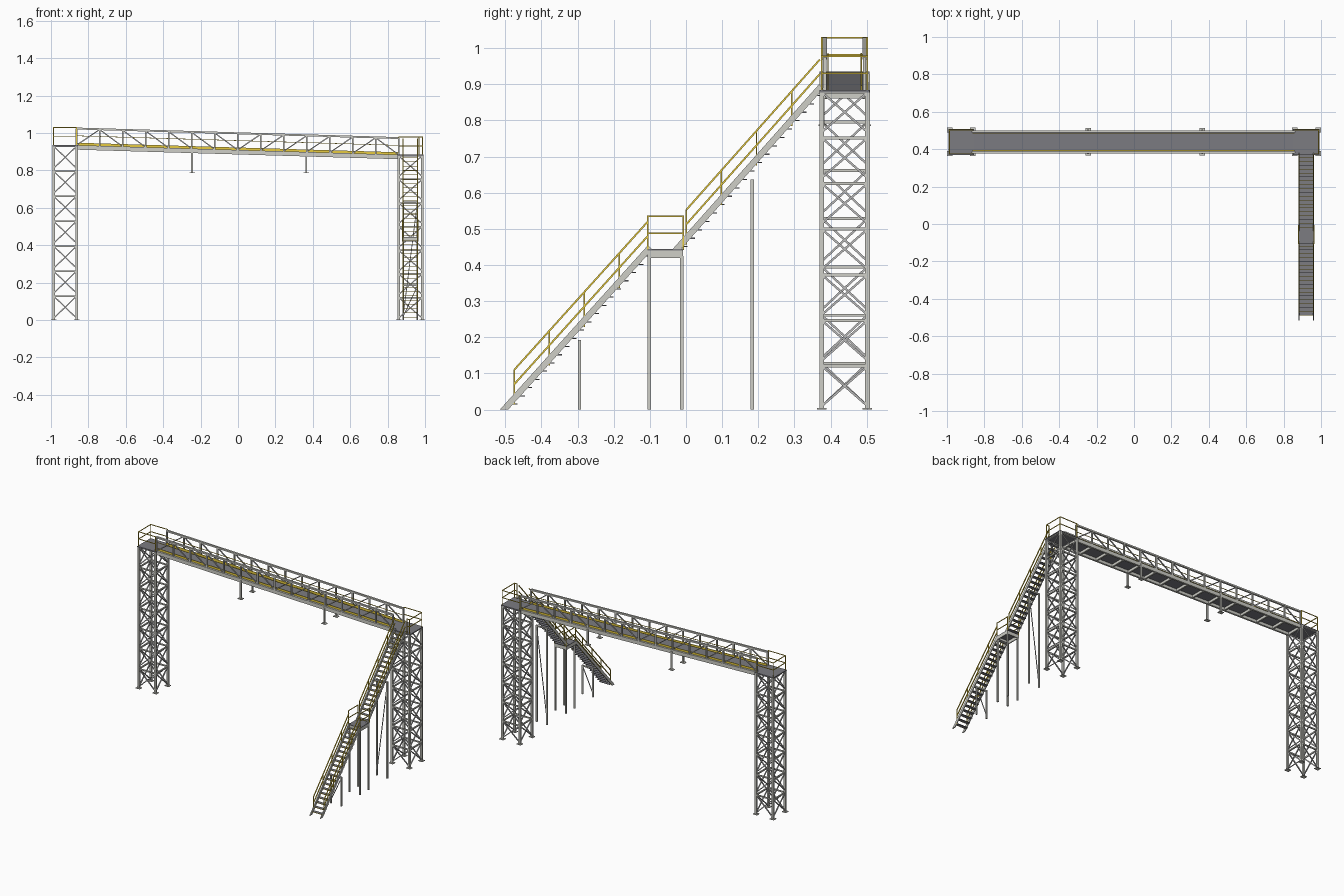
import bpy, bmesh
from mathutils import Vector, Matrix

if "Cube" in bpy.data.objects:
    bpy.data.objects.remove(bpy.data.objects["Cube"])

def material(name, c):
    m = bpy.data.materials.new(name)
    m.diffuse_color = (*c, 1)
    m.use_nodes = True
    m.node_tree.nodes["Principled BSDF"].inputs["Base Color"].default_value = m.diffuse_color
    return m

STEEL = material("steel", (0.62, 0.62, 0.57))
BRACE = material("brace_steel", (0.5, 0.5, 0.5))
DARK = material("dark_plate", (0.2, 0.2, 0.22))
YELLOW = material("safety_yellow", (0.8, 0.6, 0.05))

parts = {}

def bar(part, mat, a, b, w, h=None):
    """Box beam from a to b: w is the horizontal width, h the other thickness."""
    h = h or w
    a, b = Vector(a), Vector(b)
    d = b - a
    side = d.cross(Vector((0, 0, 1)))
    side = side.normalized() if side.length > 1e-6 else Vector((1, 0, 0))
    n = d.normalized()
    up = side.cross(n)
    m = Matrix((side * w, up * h, d)).transposed().to_4x4()
    m.translation = (a + b) / 2
    bm = parts.setdefault(part, (bmesh.new(), mat))[0]
    bmesh.ops.create_cube(bm, size=1, matrix=m)

def box(part, mat, x0, x1, y0, y1, z0, z1):
    m = Matrix.Diagonal((x1 - x0, y1 - y0, z1 - z0, 1))
    m.translation = ((x0 + x1) / 2, (y0 + y1) / 2, (z0 + z1) / 2)
    bm = parts.setdefault(part, (bmesh.new(), mat))[0]
    bmesh.ops.create_cube(bm, size=1, matrix=m)

Y0, Y1 = 0.376, 0.502

# Towers: posts, base plates, seven X-braced panels, platform
def tower(n, xa, xb, top):
    corners = [(xa, Y0), (xb, Y0), (xb, Y1), (xa, Y1)]
    step = top / 7
    for x, y in corners:
        bar(n + "_posts", STEEL, (x, y, 0), (x, y, top - 0.006), 0.013)
        box(n + "_base_plates", STEEL, x - .015, x + .015, y - .013, y + .013, 0, .004)
    for i in range(4):
        (px, py), (qx, qy) = corners[i], corners[(i + 1) % 4]
        for k in range(7):
            z0, z1 = k * step + 0.01, (k + 1) * step - 0.006
            bar(n + "_diagonals", BRACE, (px, py, z0), (qx, qy, z1), 0.006)
            bar(n + "_diagonals", BRACE, (qx, qy, z0), (px, py, z1), 0.006)
            bar(n + "_horizontals", STEEL, (px, py, z1), (qx, qy, z1), 0.008)
    box(n + "_platform", DARK, xa - .008, xb + .008, Y0 - .006, Y1 + .006, top - .006, top)

LT, RT = 0.935, 0.884
tower("left_tower", -0.985, -0.863, LT)
tower("right_tower", 0.859, 0.985, RT)

# Guard rails along a polyline with posts at its points
def guard(n, pts, z):
    for p in pts:
        bar(n, YELLOW, (*p, z), (*p, z + 0.096), 0.004)
    for p, q in zip(pts, pts[1:]):
        for dz in (0.047, 0.094):
            bar(n, YELLOW, (*p, z + dz), (*q, z + dz), 0.004)

guard("left_tower_rail", [(-.863, Y0), (-.987, Y0), (-.987, Y1), (-.863, Y1)], LT)
guard("right_tower_rail", [(.968, Y0), (.987, Y0), (.987, Y1), (.859, Y1)], RT)

# Bridge span: sloping side trusses, deck, kick boards, cross beams
XA, XB, N = -0.863, 0.859, 14
def P(i, y, dz):
    t = i / N
    return (XA + (XB - XA) * t, y, LT + (RT - LT) * t + dz)

for y, s in ((0.384, 1), (0.494, -1)):
    bar("bridge_bottom_chord", STEEL, P(0, y, -.012), P(N, y, -.012), .012, .024)
    bar("bridge_top_chord", STEEL, P(0, y, .089), P(N, y, .089), .012, .010)
    yk = y + s * 0.009
    bar("bridge_kick_board", YELLOW, P(0, yk, .006), P(N, yk, .006), .003, .014)
    bar("bridge_handrail", YELLOW, P(0, yk, .05), P(N, yk, .05), .003)
    for i in range(N + 1):
        bar("bridge_verticals", STEEL, P(i, y, -.01), P(i, y, .09), .009)
    for i in range(N):
        down = (i < N / 2) != (i in (0, N - 1))
        lo, hi = (i + 1, i) if down else (i, i + 1)
        bar("bridge_diagonals", BRACE, P(lo, y, 0), P(hi, y, .087), .006)
    # Hanging stub legs
    for x in (-0.245, 0.365):
        yl = y - s * 0.006
        zt = LT + (RT - LT) * (x - XA) / (XB - XA)
        bar("hanging_legs", STEEL, (x, yl, .787), (x, yl, zt - .01), .010)
        box("hanging_leg_plates", STEEL, x - .015, x + .015, yl - .012, yl + .012, .785, .789)
bar("bridge_deck", DARK, P(0, .439, -.003), P(N, .439, -.003), .104, .005)
for i in range(N + 1):
    bar("bridge_cross_beams", STEEL, P(i, .384, -.015), P(i, .494, -.015), .010, .016)

# Stair flights: stringers, treads with yellow nosing, rails
SX = (0.883, 0.959)
def flight(n, ya, za, yb, zb, steps, posts, rail_end):
    slope = (zb - za) / (yb - ya)
    zat = lambda y: za + slope * (y - ya)
    for x in SX:
        bm = parts.setdefault(n + "_stringers", (bmesh.new(), STEEL))[0]
        v = [bm.verts.new((x - .003, y, z)) for y, z in
             ((ya, za), (ya + .023, za), (yb + .012, zb - .012), (yb, zb))]
        f = bm.faces.new(v)
        ext = bmesh.ops.extrude_face_region(bm, geom=[f])["geom"]
        bmesh.ops.translate(bm, vec=(.006, 0, 0),
                            verts=[g for g in ext if isinstance(g, bmesh.types.BMVert)])
        bmesh.ops.recalc_face_normals(bm, faces=bm.faces[:])
        for y in posts:
            bar(n + "_rail_posts", YELLOW, (x, y, zat(y) - .03), (x, y, zat(y) + .066), .004)
        for dz in (.026, .066):
            bar(n + "_handrails", YELLOW, (x, posts[0], zat(posts[0]) + dz),
                (x, rail_end, zat(rail_end) + dz), .005)
    for k in range(1, steps):
        y = ya + .016 + (yb - ya) * k / steps
        z = za + (zb - za) * k / steps - .006
        box(n + "_treads", DARK, SX[0], SX[1], y - .008, y + .012, z - .003, z)
        box(n + "_nosings", YELLOW, SX[0], SX[1], y - .010, y - .008, z - .003, z)

flight("lower_flight", -.515, 0, -.105, .455, 20, (-.475, -.378, -.282, -.185), -.107)
flight("upper_flight", -.045, .435, .368, .900, 20, (.001, .098, .195, .292), .37)

# Mid landing
box("landing_deck", DARK, .877, .965, -.106, -.008, .440, .444)
for x in (.880, .962):
    box("landing_frame", STEEL, x - .003, x + .003, -.106, -.008, .42, .44)
    guard("landing_rail", [(x, -.106), (x, -.008)], .441)
for y in (-.103, -.011):
    box("landing_frame", STEEL, .880, .962, y - .003, y + .003, .42, .44)

# Stair support columns with a diagonal on the free-standing pairs
for y, z in ((-.295, .192), (-.102, .425), (-.012, .425), (.183, .637)):
    for x in SX:
        bar("stair_columns", STEEL, (x, y, 0), (x, y, z), .009)
    if y in (-.295, .183):
        bar("stair_column_braces", BRACE, (SX[0], y, .02), (SX[1], y, z - .01), .004)
        bar("stair_column_beams", STEEL, (SX[0], y, z - .006), (SX[1], y, z - .006), .008)

# Turn each collected part into an object
for name, (bm, mat) in parts.items():
    me = bpy.data.meshes.new(name)
    bmesh.ops.recalc_face_normals(bm, faces=bm.faces[:])
    bm.to_mesh(me)
    bm.free()
    me.materials.append(mat)
    bpy.context.collection.objects.link(bpy.data.objects.new(name, me))
